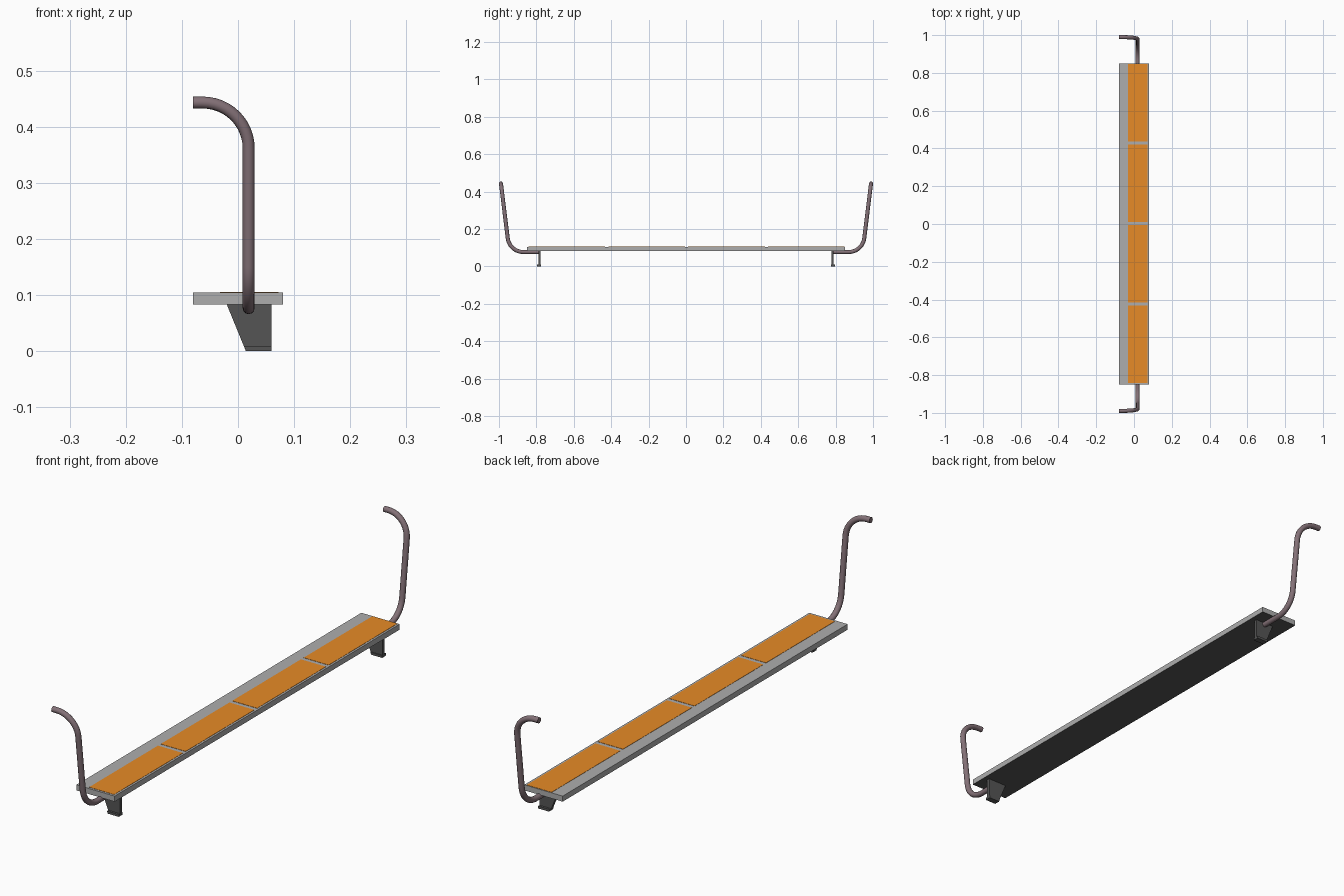
import bpy, bmesh, math
from mathutils import Vector

if "Cube" in bpy.data.objects:
    bpy.data.objects.remove(bpy.data.objects["Cube"])


def material(name, rgb):
    m = bpy.data.materials.new(name)
    m.diffuse_color = (*rgb, 1)
    m.use_nodes = True
    m.node_tree.nodes["Principled BSDF"].inputs["Base Color"].default_value = m.diffuse_color
    return m


ORANGE = material("orange", (0.80, 0.26, 0.02))
DARK = material("dark_grey", (0.09, 0.09, 0.09))
LIGHT = material("light_grey", (0.42, 0.42, 0.42))
MAUVE = material("mauve", (0.23, 0.165, 0.185))


def finish(name, bm, mat):
    bmesh.ops.recalc_face_normals(bm, faces=bm.faces)
    me = bpy.data.meshes.new(name)
    bm.to_mesh(me)
    bm.free()
    ob = bpy.data.objects.new(name, me)
    bpy.context.collection.objects.link(ob)
    me.materials.append(mat)
    return ob


def box(name, lo, hi, mat):
    lo, hi = Vector(lo), Vector(hi)
    bm = bmesh.new()
    bmesh.ops.create_cube(bm, size=1)
    for v in bm.verts:
        v.co = (lo + hi) / 2 + v.co * (hi - lo)
    return finish(name, bm, mat)


def slab(name, profile, y0, y1, mat):
    """Extrude an x-z profile along y."""
    bm = bmesh.new()
    face = bm.faces.new([bm.verts.new((x, y0, z)) for x, z in profile])
    ext = bmesh.ops.extrude_face_region(bm, geom=[face])
    for v in ext["geom"]:
        if isinstance(v, bmesh.types.BMVert):
            v.co.y = y1
    return finish(name, bm, mat)


def fillet(a, corner, b, t, n=12):
    """Arc points rounding a corner, starting t away from it on both legs."""
    u, w = (a - corner).normalized(), (b - corner).normalized()
    half = u.angle(w) / 2
    r = t * math.tan(half)
    centre = corner + (u + w).normalized() * (t / math.cos(half))
    p, q = corner + u * t - centre, corner + w * t - centre
    return [centre + p.slerp(q, i / n).normalized() * r for i in range(n + 1)]


def pipe(name, points, radius, mat):
    cu = bpy.data.curves.new(name, 'CURVE')
    cu.dimensions = '3D'
    cu.bevel_depth = radius
    cu.bevel_resolution = 4
    cu.use_fill_caps = True
    sp = cu.splines.new('POLY')
    sp.points.add(len(points) - 1)
    for p, co in zip(sp.points, points):
        p.co = (*co, 1)
    cu.materials.append(mat)
    ob = bpy.data.objects.new(name, cu)
    bpy.context.collection.objects.link(ob)
    bpy.ops.object.select_all(action='DESELECT')
    ob.select_set(True)
    bpy.context.view_layer.objects.active = ob
    bpy.ops.object.convert(target='MESH')
    bpy.ops.object.shade_smooth_by_angle(angle=math.radians(40))


# Long step board, with a darker underside
board = box("step_board", (-0.08, -0.85, 0.083), (0.08, 0.85, 0.104), LIGHT)
board.data.materials.append(DARK)
for f in board.data.polygons:
    if f.normal.z < -0.5:
        f.material_index = 1

# Four orange grip pads in a row
for i in range(4):
    y = (i - 1.5) * 0.4265 + 0.003
    box(f"grip_pad_{i + 1}", (-0.032, y - 0.205, 0.102),
        (0.072, y + 0.205, 0.105), ORANGE)

# Support bracket, foot flange and bent handrail at each end
for s, end in ((-1, "front"), (1, "back")):
    slab(f"{end}_bracket", [(-0.02, 0.083), (0.06, 0.083), (0.06, 0), (0.014, 0)],
         s * 0.777, s * 0.789, DARK)
    slab(f"{end}_foot", [(0.0105, 0.009), (0.06, 0.009), (0.06, 0), (0.014, 0)],
         s * 0.774, s * 0.797, DARK)
    a = Vector((0.019, s * 0.782, 0.0765))
    low = Vector((0.019, s * 0.944, 0.0765))
    top = Vector((0.019, s * 0.9893, 0.443))
    tip = Vector((-0.08, s * 0.9893, 0.443))
    pipe(f"{end}_handrail",
         [a] + fillet(a, low, top, 0.075) + fillet(low, top, tip, 0.082) + [tip],
         0.0107, MAUVE)
